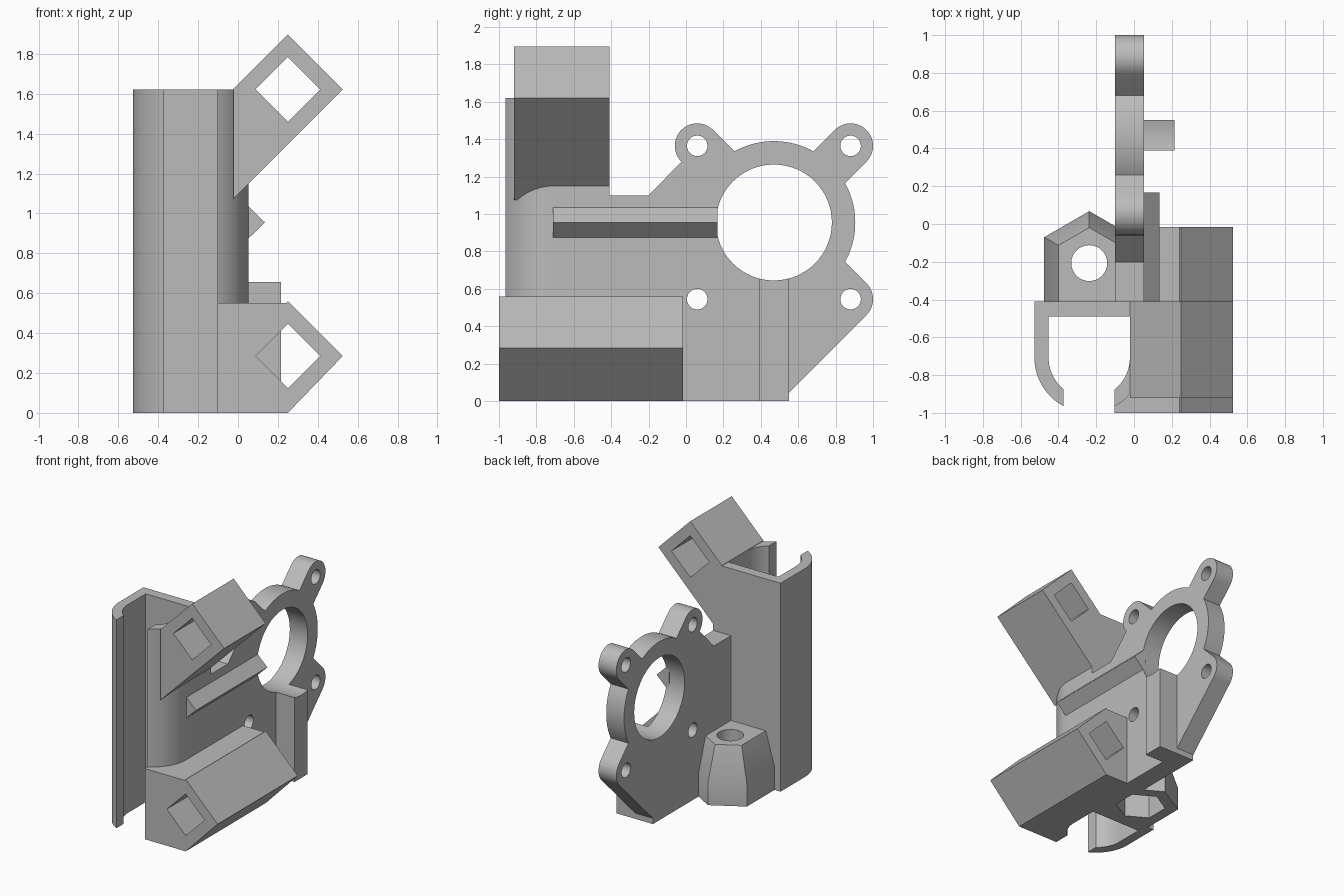
import bpy, bmesh
from math import radians, cos, sin, asin, acos, degrees

if "Cube" in bpy.data.objects:
    bpy.data.objects.remove(bpy.data.objects["Cube"])

grey = bpy.data.materials.new("plain grey")
grey.use_nodes = True
grey.diffuse_color = (0.5, 0.5, 0.5, 1)
grey.node_tree.nodes["Principled BSDF"].inputs["Base Color"].default_value = (0.5, 0.5, 0.5, 1)


def arc(u, v, r, a0, a1, steps=20):
    """Points on an arc, both ends included, angles in degrees."""
    angles = [radians(a0 + (a1 - a0) * i / steps) for i in range(steps + 1)]
    return [(u + r * cos(a), v + r * sin(a)) for a in angles]


def circle(u, v, r, sides=32, start=0):
    return arc(u, v, r, start, start + 360, sides)[:-1]


def finish(bm, name):
    bmesh.ops.recalc_face_normals(bm, faces=bm.faces)
    mesh = bpy.data.meshes.new(name)
    bm.to_mesh(mesh)
    bm.free()
    mesh.materials.append(grey)
    ob = bpy.data.objects.new(name, mesh)
    bpy.context.collection.objects.link(ob)
    return ob


def prism(name, axis, lo, hi, *loops):
    """Extrude a flat outline (first loop) with holes (other loops) along an axis."""
    place = {"x": lambda u, v, d: (d, u, v),
             "y": lambda u, v, d: (u, d, v),
             "z": lambda u, v, d: (u, v, d)}[axis]
    bm = bmesh.new()
    edges = []
    for loop in loops:
        vs = [bm.verts.new(place(u, v, lo)) for u, v in loop]
        edges += [bm.edges.new((vs[i - 1], vs[i])) for i in range(len(vs))]
    bmesh.ops.triangle_fill(bm, edges=edges, use_beauty=True)
    new = bmesh.ops.extrude_face_region(bm, geom=bm.faces[:])["geom"]
    moved = [g for g in new if isinstance(g, bmesh.types.BMVert)]
    bmesh.ops.translate(bm, verts=moved, vec=place(0, 0, hi - lo))
    return finish(bm, name)


def cut(ob, cutter):
    bpy.context.view_layer.objects.active = ob
    mod = ob.modifiers.new("cut", "BOOLEAN")
    mod.operation = "DIFFERENCE"
    mod.solver = "EXACT"
    mod.object = cutter
    bpy.ops.object.modifier_apply(modifier=mod.name)


parts = []

# Motor plate: ring with three ears, running into the flat web
my, mz, ring, bore, ear, pitch = 0.47, 0.955, 0.435, 0.31, 0.12, 0.41
west, east, south, north = my - pitch, my + pitch, mz - pitch, mz + pitch
a = degrees(asin(ear / ring))
outline = ([(-0.45, 0), (0.55, 0), (0.55, 0.045)]
           + arc(east, south, ear, -45, 45)
           + arc(my, mz, ring, a - 45, 45 - a)
           + arc(east, north, ear, -45, 135)
           + arc(my, mz, ring, 45 + a, 135 - a)
           + arc(west, north, ear, 45, 225)
           + [(-0.2, 1.1), (-0.45, 1.1)])
holes = [circle(y, z, 0.055, 24) for y in (west, east) for z in (south, north)]
plate = prism("motor_plate", "x", -0.1, 0.053, outline, circle(my, mz, bore, 64), *holes)
parts.append(plate)

# Upright channel that clips around the bearings
cx, cy, ro, ri, gap = -0.237, -0.708, 0.29, 0.215, 0.135
ao, ai = degrees(acos(gap / ro)), degrees(acos(gap / ri))
channel = ([(cx + ro, -0.41)]
           + arc(cx, cy, ro, 0, -ao)
           + arc(cx, cy, ri, -ai, 0)
           + [(cx + ri, -0.49), (cx - ri, -0.49)]
           + arc(cx, cy, ri, 180, 180 + ai)
           + arc(cx, cy, ro, 180 + ao, 180)
           + [(cx - ro, -0.41)])
parts.append(prism("bearing_channel", "z", 0, 1.622, channel))

# Rod sockets with diamond holes
inner = cx + ri
rod_x, half = 0.25, 0.275


def diamond(z):
    return circle(rod_x, z, 0.162, 4)


low, high = 0.285, 1.622
parts.append(prism("lower_rod_socket", "y", -1, -0.015,
                   [(inner, 0), (rod_x, 0), (rod_x + half, low), (rod_x, low + half),
                    (rod_x - 0.01, 0.55), (inner, 0.55)], diamond(low)))
parts.append(prism("lower_socket_corner", "z", 0, 0.55,
                   [(cx + gap, -1), (inner, -1)] + arc(cx, cy, ri, 0, -ai)))
parts.append(prism("upper_rod_socket", "y", -0.92, -0.41,
                   [(inner, high - half - rod_x + inner), (rod_x + half, high),
                    (rod_x, high + half), (inner, high + half - rod_x + inner)],
                   diamond(high)))

# Stiffening rib and foot tab on the plate
parts.append(prism("plate_rib", "y", -0.71, 0.168,
                   [(0.03, 0.875), (0.053, 0.875), (0.135, mz), (0.053, 1.035), (0.03, 1.035)]))
parts.append(prism("foot_tab", "x", 0.05, 0.215,
                   [(0.55, 0), (0.55, 0.3)] + arc(my, mz, bore, -75, -105, 8) + [(0.39, 0)]))

# Tapered hexagonal nut housing behind the channel
nx, ny = -0.237, -0.207


def housing_ring(r):
    w = r * cos(radians(30))
    return [(nx, ny + r), (nx - w, ny + r / 2), (nx - w, -0.45),
            (nx + w, -0.45), (nx + w, ny + r / 2)]


bm = bmesh.new()
rings = [[bm.verts.new((x, y, z)) for x, y in housing_ring(r)]
         for z, r in ((0, 0.275), (0.18, 0.275), (0.44, 0.188))]
for below, above in zip(rings, rings[1:]):
    for i in range(len(below)):
        bm.faces.new((below[i - 1], below[i], above[i], above[i - 1]))
bm.faces.new(rings[0])
bm.faces.new(rings[-1])
housing = finish(bm, "nut_housing")
parts.append(housing)

# Nut pocket from below and screw hole through the top
pocket = prism("pocket_cutter", "z", -0.1, 0.2, circle(nx, ny, 0.18, 6, 90))
screw = prism("screw_cutter", "z", 0.1, 0.6, circle(nx, ny, 0.095, 32))
cut(housing, pocket)
cut(housing, screw)
cut(plate, pocket)
for cutter in (pocket, screw):
    bpy.data.objects.remove(cutter)

# Smooth the round walls, keep the edges sharp
bpy.ops.object.select_all(action="DESELECT")
for ob in parts:
    ob.select_set(True)
bpy.context.view_layer.objects.active = plate
bpy.ops.object.shade_smooth_by_angle(angle=radians(25))
